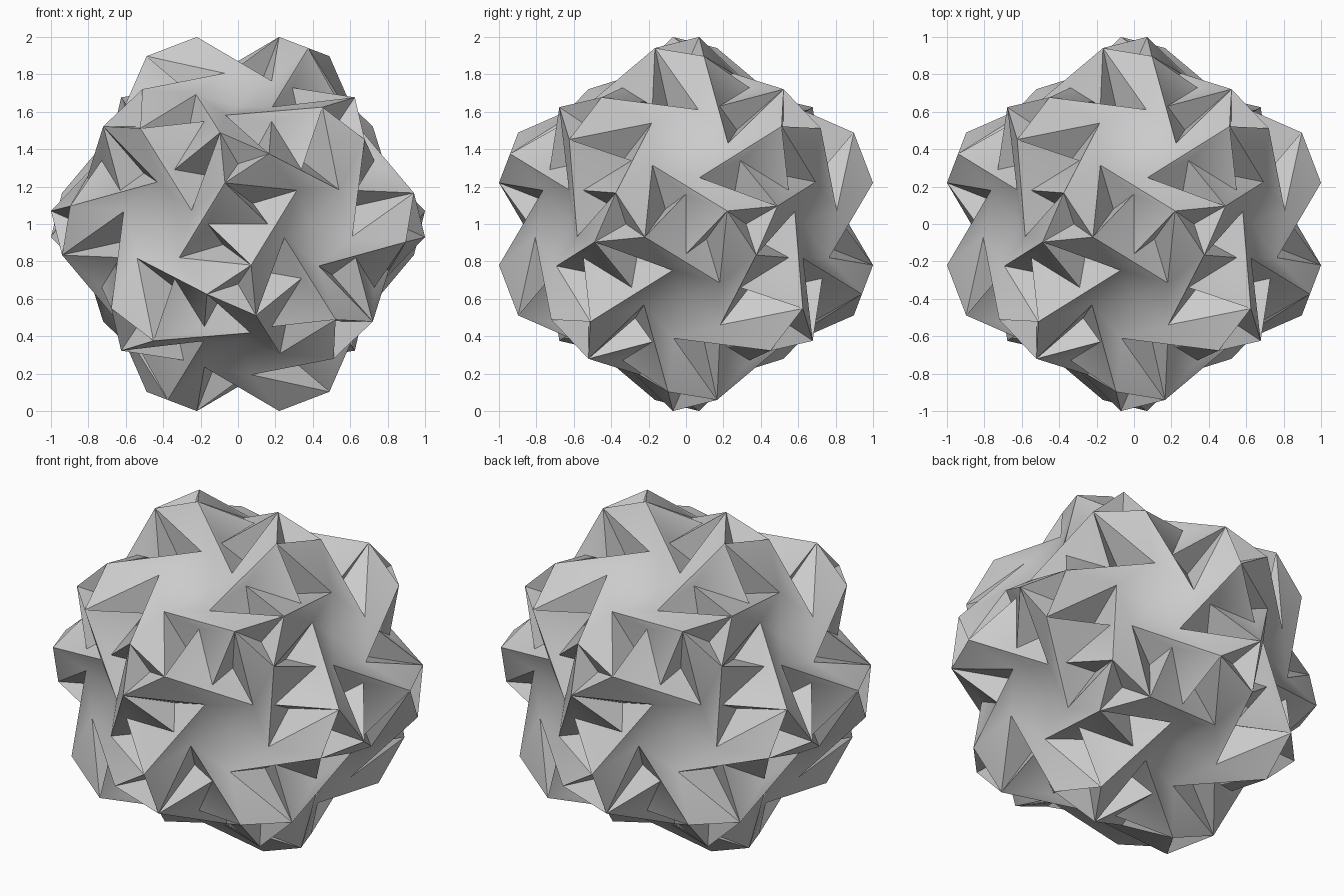
import bpy, bmesh, math
from mathutils import Vector, Matrix

if "Cube" in bpy.data.objects:
    bpy.data.objects.remove(bpy.data.objects["Cube"])

PHI = (1 + 5 ** 0.5) / 2
five = Vector((0, 1, PHI)).normalized()            # pit axis
three = Vector((1 / PHI, 0, PHI)).normalized()     # peak cluster axis


def turn(axis, deg):
    return Matrix.Rotation(math.radians(deg), 3, axis)


# all 60 rotations of the folded ball
gens = [turn(five, 72), turn(three, 120)]
group = [Matrix.Identity(3)]
for g in group:
    for h in gens:
        m = h @ g
        if all(max((m[i] - o[i]).length for i in range(3)) > 1e-3 for o in group):
            group.append(m)

# key points of one folded unit
half = turn(Vector((0, 0, 1)), 180)
peak = Vector((0.22, 0.07, 1.0))
target = Vector((0.476, 0.086, 0.904))
peak_next = min((turn(three, s) @ peak for s in (120, -120)),
                key=lambda p: (p - target).length)
peak_back = half @ peak
tip = Vector((-0.18, 0.315, 0.765))
tip_next = turn(five, 72) @ tip
flap = Vector((0.0, 0.16, 0.84))
flap_back = half @ flap
pocket = Vector((-0.11, 0.08, 0.72))
pit = five * 0.735
dimple = three * 0.90

unit = [
    (peak, peak_next, tip_next), (peak, tip_next, tip),   # long ribbon panel
    (tip, tip_next, pit),                                 # five-sided pit
    (peak_back, tip, pocket), (tip, flap, pocket),        # sunken pocket
    (flap, peak_back, pocket),
    (peak, tip, flap),                                    # wall under ridge
    (peak, flap, flap_back),                              # saddle
    (peak, peak_next, dimple),                            # dimple between peaks
]

bm = bmesh.new()
for rot in group:
    for face in unit:
        bm.faces.new([bm.verts.new(rot @ p) for p in face])
bmesh.ops.remove_doubles(bm, verts=bm.verts, dist=0.004)
bmesh.ops.recalc_face_normals(bm, faces=bm.faces)
bmesh.ops.translate(bm, verts=bm.verts, vec=(0, 0, 1))

mesh = bpy.data.meshes.new("folded_paper_ball")
bm.to_mesh(mesh)
bm.free()
ball = bpy.data.objects.new("folded_paper_ball", mesh)
bpy.context.collection.objects.link(ball)

paper = bpy.data.materials.new("grey_paper")
paper.diffuse_color = (0.6, 0.6, 0.6, 1)
paper.use_nodes = True
paper.node_tree.nodes["Principled BSDF"].inputs["Base Color"].default_value = paper.diffuse_color
mesh.materials.append(paper)

bpy.context.view_layer.objects.active = ball
ball.select_set(True)
bpy.ops.object.shade_smooth_by_angle(angle=math.radians(30))
